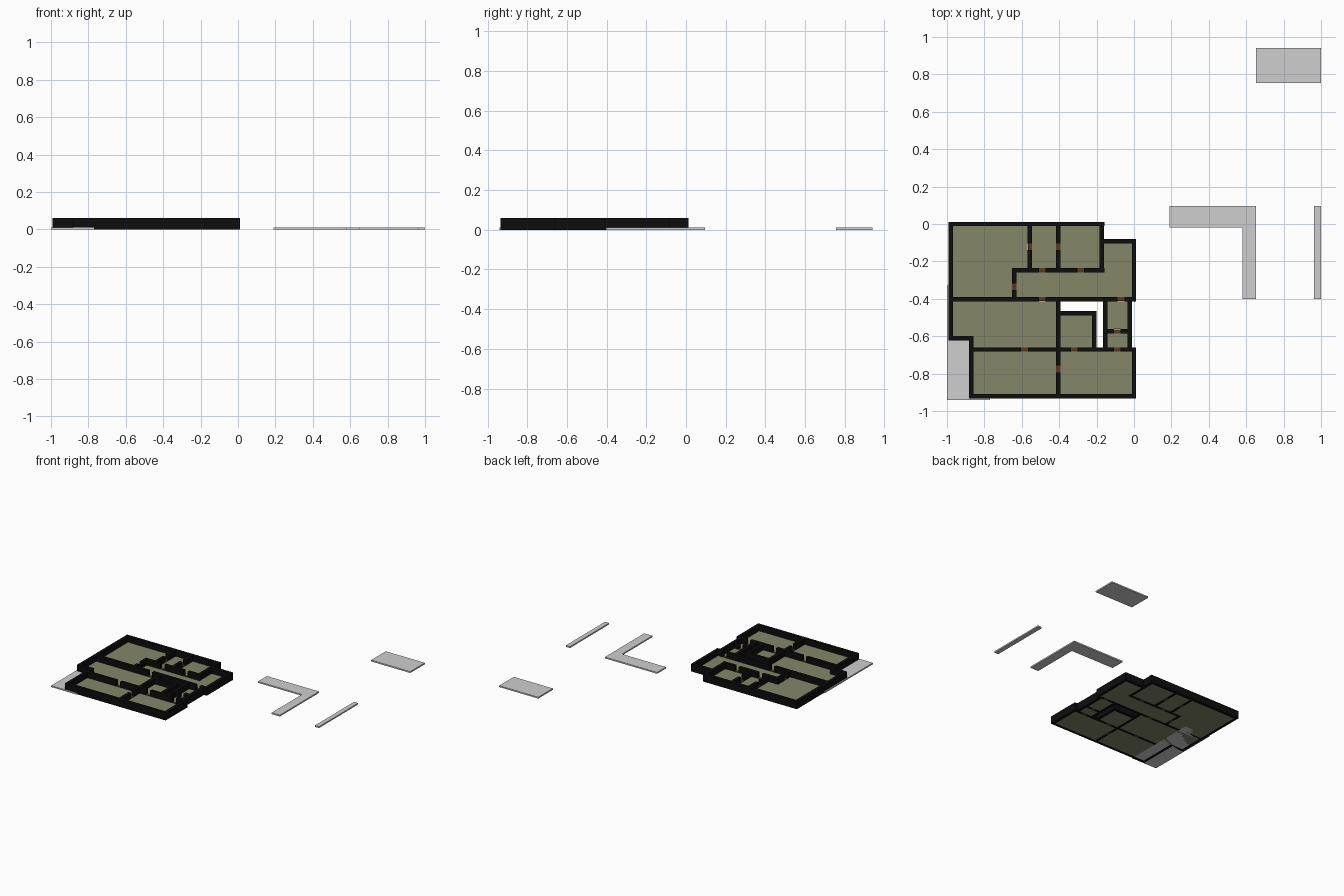
import bpy, bmesh

if "Cube" in bpy.data.objects:
    bpy.data.objects.remove(bpy.data.objects["Cube"])

WALL_H, WALL_T = 0.06, 0.024
FLOOR_H, SLAB_H, SILL_H = 0.014, 0.011, 0.018
DOOR = 0.036


def material(name, rgb):
    m = bpy.data.materials.new(name)
    m.diffuse_color = (*rgb, 1)
    m.use_nodes = True
    m.node_tree.nodes["Principled BSDF"].inputs["Base Color"].default_value = m.diffuse_color
    return m


BLACK = material("wall black", (0.004, 0.004, 0.004))
OLIVE = material("floor olive", (0.23, 0.24, 0.14))
BROWN = material("door brown", (0.11, 0.04, 0.022))
GREY = material("paving grey", (0.62, 0.62, 0.62))


def rect(x0, x1, y0, y1):
    return [(x0, y0), (x1, y0), (x1, y1), (x0, y1)]


def prisms(name, outlines, height, mat):
    """One object made of flat outlines raised from the ground."""
    bm = bmesh.new()
    for pts in outlines:
        face = bm.faces.new([bm.verts.new((x, y, 0)) for x, y in pts])
        top = bmesh.ops.extrude_face_region(bm, geom=[face])["geom"]
        bmesh.ops.translate(bm, vec=(0, 0, height),
                            verts=[v for v in top if isinstance(v, bmesh.types.BMVert)])
    bmesh.ops.recalc_face_normals(bm, faces=bm.faces)
    me = bpy.data.meshes.new(name)
    bm.to_mesh(me)
    bm.free()
    me.materials.append(mat)
    ob = bpy.data.objects.new(name, me)
    bpy.context.collection.objects.link(ob)
    return ob


walls, sills = [], []
R = WALL_T / 2


def wall(axis, at, a, b, *doors):
    """Wall along axis at a fixed coordinate, from a to b, split at doors."""
    def strip(s, e, r):
        return rect(s, e, at - r, at + r) if axis == "x" else rect(at - r, at + r, s, e)
    start = a - R
    for d in sorted(doors):
        walls.append(strip(start, d - DOOR / 2, R))
        sills.append(strip(d - DOOR / 2, d + DOOR / 2, R - 0.001))
        start = d + DOOR / 2
    walls.append(strip(start, b + R, R))


# Walls running left to right
wall("x", 0.0, -0.98, -0.17)
wall("x", -0.093, -0.17, 0)
wall("x", -0.247, -0.64, -0.17, -0.49, -0.285)
wall("x", -0.402, -0.98, 0, -0.49, -0.07)
wall("x", -0.478, -0.405, -0.213)
wall("x", -0.574, -0.155, -0.024, -0.09)
wall("x", -0.612, -0.98, -0.87)
wall("x", -0.671, -0.87, 0, -0.585, -0.32, -0.09)
wall("x", -0.922, -0.87, 0)
# Walls running front to back
wall("y", -0.98, -0.612, 0)
wall("y", -0.87, -0.922, -0.612)
wall("y", -0.64, -0.402, -0.247, -0.335)
wall("y", -0.557, -0.247, 0, -0.122)
wall("y", -0.405, -0.247, 0, -0.122)
wall("y", -0.405, -0.922, -0.402, -0.775)
wall("y", -0.213, -0.671, -0.478)
wall("y", -0.155, -0.671, -0.402)
wall("y", -0.024, -0.671, -0.402)
wall("y", -0.172, -0.247, 0)
wall("y", 0.0, -0.402, -0.093)
wall("y", 0.0, -0.922, -0.671)
prisms("walls", walls, WALL_H, BLACK)
prisms("door_sills", sills, SILL_H, BROWN)

# Room floors, fitted between the wall faces
rooms = {
    "living_floor": [(-0.968, -0.012), (-0.968, -0.39), (-0.652, -0.39),
                     (-0.652, -0.235), (-0.569, -0.235), (-0.569, -0.012)],
    "small_room_floor": rect(-0.545, -0.417, -0.235, -0.012),
    "bedroom_floor": rect(-0.393, -0.184, -0.235, -0.012),
    "hall_floor": [(-0.628, -0.39), (-0.012, -0.39), (-0.012, -0.105),
                   (-0.16, -0.105), (-0.16, -0.259), (-0.628, -0.259)],
    "middle_floor": [(-0.968, -0.414), (-0.968, -0.6), (-0.858, -0.6),
                     (-0.858, -0.659), (-0.417, -0.659), (-0.417, -0.414)],
    "store_floor": rect(-0.393, -0.225, -0.659, -0.49),
    "passage_floor": rect(-0.143, -0.036, -0.562, -0.414),
    "lobby_floor": rect(-0.143, -0.036, -0.659, -0.586),
    "front_left_floor": rect(-0.858, -0.417, -0.91, -0.683),
    "front_right_floor": rect(-0.393, -0.012, -0.91, -0.683),
}
for name, pts in rooms.items():
    prisms(name, [pts], FLOOR_H, OLIVE)

# Paving slabs around the house
slabs = {
    "corner_paving": rect(-1.0, -0.77, -0.94, -0.33),
    "bent_paving": [(0.19, 0.095), (0.19, -0.018), (0.58, -0.018),
                    (0.58, -0.402), (0.653, -0.402), (0.653, 0.095)],
    "strip_paving": rect(0.963, 1.0, -0.402, 0.095),
    "far_paving": rect(0.653, 1.0, 0.755, 0.94),
}
for name, pts in slabs.items():
    prisms(name, [pts], SLAB_H, GREY)
